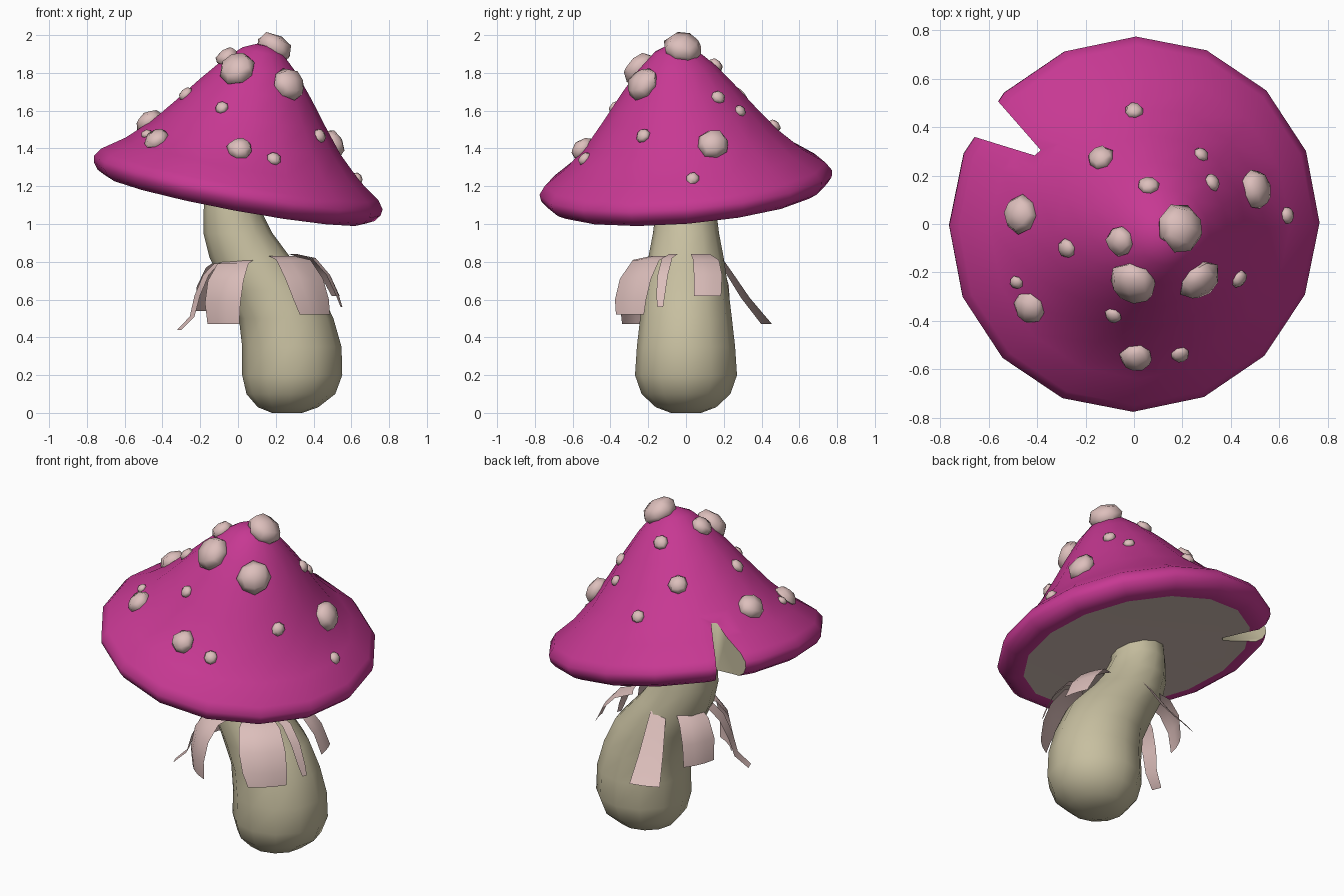
import bpy, bmesh, math, random
from mathutils import Vector, Matrix
from mathutils.bvhtree import BVHTree

if "Cube" in bpy.data.objects:
    bpy.data.objects.remove(bpy.data.objects["Cube"])

random.seed(4)


def material(name, col):
    m = bpy.data.materials.new(name)
    m.diffuse_color = (*col, 1)
    m.use_nodes = True
    m.node_tree.nodes["Principled BSDF"].inputs["Base Color"].default_value = m.diffuse_color
    return m


MAGENTA = material("magenta cap", (0.57, 0.04, 0.29))
BEIGE = material("beige flesh", (0.57, 0.52, 0.35))
PINK = material("pale pink", (0.72, 0.52, 0.50))
GILL = material("gill grey pink", (0.60, 0.48, 0.43))


def make_object(name, bm, mats, angle=None):
    mesh = bpy.data.meshes.new(name)
    bm.to_mesh(mesh)
    bm.free()
    ob = bpy.data.objects.new(name, mesh)
    bpy.context.collection.objects.link(ob)
    for m in mats:
        mesh.materials.append(m)
    if angle:
        smooth(ob, angle)
    return ob


def smooth(ob, angle):
    bpy.ops.object.select_all(action='DESELECT')
    ob.select_set(True)
    bpy.context.view_layer.objects.active = ob
    bpy.ops.object.shade_smooth_by_angle(angle=math.radians(angle))


def loft(rings, sides):
    """rings of (centre x, z, radius x, radius y) joined and closed at both ends"""
    bm = bmesh.new()
    loops = []
    for cx, z, rx, ry in rings:
        loops.append([bm.verts.new((cx + rx * math.cos(i * math.tau / sides),
                                    ry * math.sin(i * math.tau / sides), z))
                      for i in range(sides)])
    for a, b in zip(loops, loops[1:]):
        for i in range(sides):
            j = (i + 1) % sides
            bm.faces.new((a[i], a[j], b[j], b[i]))
    bm.faces.new(loops[0][::-1])
    bm.faces.new(loops[-1])
    bmesh.ops.recalc_face_normals(bm, faces=bm.faces)
    return bm


# Stalk, leaning and bulging at the foot
stalk = [(0.26, 0.0, 0.08, 0.08), (0.265, 0.03, 0.16, 0.16), (0.28, 0.10, 0.235, 0.235),
         (0.287, 0.2, 0.265, 0.27), (0.285, 0.35, 0.263, 0.26), (0.255, 0.5, 0.25, 0.243),
         (0.185, 0.65, 0.25, 0.225), (0.065, 0.82, 0.215, 0.2), (0.0, 0.95, 0.183, 0.175),
         (-0.03, 1.07, 0.152, 0.16), (-0.03, 1.22, 0.14, 0.14)]
make_object("stalk", loft(stalk, 12), [BEIGE], 60)

# Cap, turned as a bell and tilted to the right and front
profile = [(0.645, -0.08), (0.70, -0.082), (0.745, -0.06), (0.772, -0.025), (0.777, 0.01),
           (0.745, 0.055), (0.63, 0.135), (0.505, 0.255), (0.4, 0.385), (0.3, 0.515),
           (0.2, 0.635), (0.11, 0.72), (0.04, 0.752)]
bm = loft([(0, z, r, r) for r, z in profile], 16)
for f in bm.faces:
    if f.normal.z < -0.99 and len(f.verts) == 16:
        f.material_index = 1
axis = Vector((0.183, -0.083, 0.98)).normalized()
tilt = Vector((0, 0, 1)).rotation_difference(axis).to_matrix().to_4x4()
bm.transform(Matrix.Translation((0, 0, 1.21)) @ tilt)
bm.normal_update()
surface = BVHTree.FromBMesh(bm)
cap_mats = [MAGENTA, GILL, BEIGE]
cap = make_object("cap", bm, cap_mats)

# Notch cut into the back left of the rim
bm = bmesh.new()
plan = [(-0.385, 0.305), (-0.735, 0.705), (-0.91, 0.437), (-0.41, 0.283)]
base = bm.faces.new([bm.verts.new((x, y, 0.9)) for x, y in plan])
top = bmesh.ops.extrude_face_region(bm, geom=[base])["geom"]
bmesh.ops.translate(bm, vec=(0, 0, 1.2), verts=[g for g in top if isinstance(g, bmesh.types.BMVert)])
bmesh.ops.recalc_face_normals(bm, faces=bm.faces)
for f in bm.faces:
    f.material_index = 2
cutter = make_object("notch_cutter", bm, cap_mats)
cutter.hide_render = True
mod = cap.modifiers.new("notch", 'BOOLEAN')
mod.operation = 'DIFFERENCE'
mod.solver = 'EXACT'
mod.object = cutter
bpy.context.view_layer.objects.active = cap
bpy.ops.object.modifier_apply(modifier=mod.name)
bpy.data.objects.remove(cutter)
smooth(cap, 65)

# Warts: rounded lumps seated on the cap surface
warts = [(0.19, -0.02, 0.1), (0, -0.235, 0.097), (0.265, -0.225, 0.09), (-0.055, -0.07, 0.062),
         (0.06, 0.155, 0.043), (-0.135, 0.27, 0.053), (0, 0.465, 0.038), (0.275, 0.285, 0.032),
         (0.32, 0.17, 0.037), (0.495, 0.14, 0.082), (0.63, 0.035, 0.034), (-0.465, 0.04, 0.077),
         (-0.275, -0.1, 0.04), (-0.485, -0.24, 0.028), (-0.43, -0.345, 0.065),
         (-0.085, -0.375, 0.035), (0.01, -0.545, 0.067), (0.19, -0.535, 0.038),
         (0.43, -0.225, 0.038)]
for n, (x, y, r) in enumerate(warts):
    loc, nor, _, _ = surface.ray_cast(Vector((x, y, 3)), Vector((0, 0, -1)))
    bm = bmesh.new()
    bmesh.ops.create_cube(bm, size=2)
    bmesh.ops.subdivide_edges(bm, edges=bm.edges[:], cuts=1, use_grid_fill=True)
    for v in bm.verts:
        v.co = v.co.normalized() * random.uniform(0.97, 1.1)
    bm.transform(Matrix.Translation(loc + nor * r * 0.08)
                 @ nor.to_track_quat('Z', 'Y').to_matrix().to_4x4()
                 @ Matrix.Rotation(random.uniform(0, 1.5), 4, 'Z')
                 @ Matrix.Diagonal((r, r, r * 0.7, 1)))
    make_object(f"wart_{n + 1}", bm, [PINK], 60)


# Torn skirt: thin flaps arching out from the stalk
def flap(name, path, top_span, tip_span, cols=3):
    """path of (radius, z) around the stalk, spans of degrees at root and tip"""
    bm = bmesh.new()
    rows = []
    for k, (r, z) in enumerate(path):
        t = k / (len(path) - 1)
        a0, a1 = [p + (q - p) * t for p, q in zip(top_span, tip_span)]
        row = []
        for c in range(cols + 1):
            a = math.radians(a0 + (a1 - a0) * c / cols)
            row.append(bm.verts.new((0.13 + r * math.cos(a), r * math.sin(a), z)))
        rows.append(row)
    for a, b in zip(rows, rows[1:]):
        for c in range(cols):
            bm.faces.new((a[c], b[c], b[c + 1], a[c + 1]))
    make_object(name, bm, [PINK], 60)


flap("skirt_front_right", [(0.19, 0.83), (0.29, 0.81), (0.37, 0.71), (0.41, 0.6), (0.42, 0.52)],
     (-80, -28), (-62, -32))
flap("skirt_right_strip", [(0.19, 0.84), (0.29, 0.82), (0.37, 0.73), (0.42, 0.62), (0.44, 0.56)],
     (-28, -14), (-20, -16), 1)
flap("skirt_front_left", [(0.2, 0.81), (0.28, 0.79), (0.345, 0.7), (0.37, 0.58), (0.36, 0.47)],
     (-150, -104), (-144, -110))
flap("skirt_left_strip", [(0.25, 0.8), (0.32, 0.73), (0.37, 0.62), (0.4, 0.51), (0.475, 0.44)],
     (-172, -152), (-162, -155), 1)
flap("skirt_back_left", [(0.24, 0.81), (0.3, 0.77), (0.35, 0.67), (0.36, 0.54)],
     (138, 178), (140, 172))
flap("skirt_back", [(0.2, 0.81), (0.25, 0.74), (0.34, 0.61), (0.46, 0.47)],
     (98, 124), (98, 120), 2)
flap("skirt_back_right", [(0.19, 0.84), (0.29, 0.81), (0.36, 0.73), (0.41, 0.62)],
     (8, 42), (6, 27))
